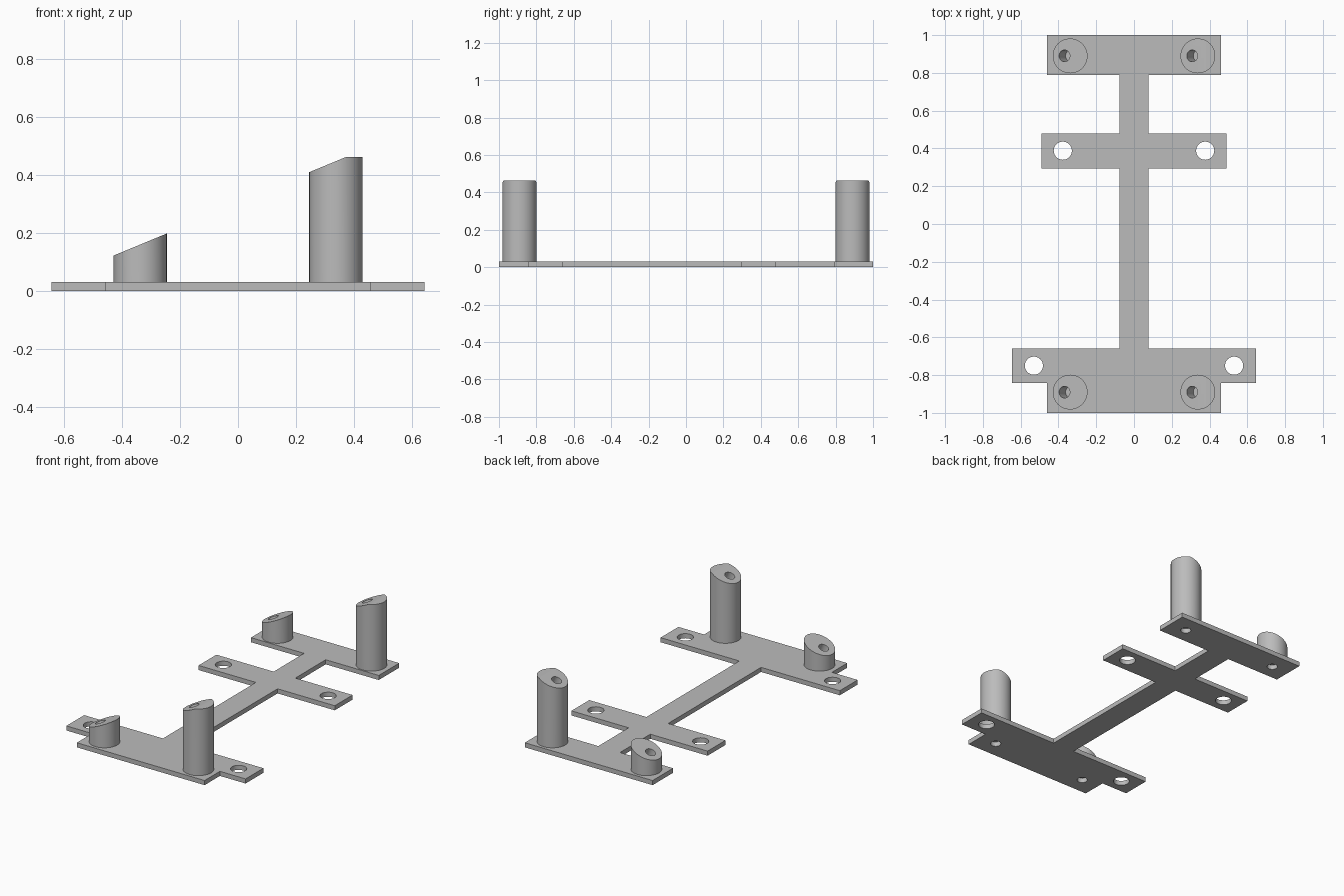
import bpy, bmesh, math
from mathutils import Vector, Matrix

cube = bpy.data.objects.get("Cube")
if cube:
    bpy.data.objects.remove(cube, do_unlink=True)

THICK = 0.03
SLOPE = math.radians(22.5)
NORMAL = Vector((-math.sin(SLOPE), 0, math.cos(SLOPE)))

grey = bpy.data.materials.new("plain_grey")
grey.use_nodes = True
grey.diffuse_color = (0.5, 0.5, 0.5, 1)
grey.node_tree.nodes["Principled BSDF"].inputs["Base Color"].default_value = grey.diffuse_color


def make_object(name, bm):
    bmesh.ops.recalc_face_normals(bm, faces=bm.faces)
    mesh = bpy.data.meshes.new(name)
    bm.to_mesh(mesh)
    bm.free()
    mesh.materials.append(grey)
    obj = bpy.data.objects.new(name, mesh)
    bpy.context.collection.objects.link(obj)
    return obj


def add_cylinder(bm, radius, depth, centre, axis=Vector((0, 0, 1)), sides=48):
    turn = Vector((0, 0, 1)).rotation_difference(axis).to_matrix().to_4x4()
    bmesh.ops.create_cone(bm, cap_ends=True, segments=sides, radius1=radius, radius2=radius,
                          depth=depth, matrix=Matrix.Translation(centre) @ turn)


def cut_and_smooth(obj, cutter_bm):
    cutter = make_object("hole_cutter", cutter_bm)
    cutter.hide_render = True
    mod = obj.modifiers.new("holes", 'BOOLEAN')
    mod.operation, mod.solver, mod.object = 'DIFFERENCE', 'EXACT', cutter
    bpy.ops.object.select_all(action='DESELECT')
    bpy.context.view_layer.objects.active = obj
    obj.select_set(True)
    bpy.ops.object.modifier_apply(modifier=mod.name)
    bpy.data.objects.remove(cutter, do_unlink=True)
    bpy.ops.object.shade_smooth_by_angle(angle=math.radians(30))


# Flat base: one half outline, mirrored across the spine
half = [(0.46, -1), (0.46, -0.843), (0.645, -0.843), (0.645, -0.66), (0.078, -0.66),
        (0.078, 0.295), (0.49, 0.295), (0.49, 0.478), (0.078, 0.478), (0.078, 0.79),
        (0.46, 0.79), (0.46, 1)]
outline = half + [(-x, y) for x, y in reversed(half)]
bm = bmesh.new()
face = bm.faces.new([bm.verts.new((x, y, 0)) for x, y in outline])
top = bmesh.ops.extrude_face_region(bm, geom=[face])["geom"]
bmesh.ops.translate(bm, vec=(0, 0, THICK), verts=[v for v in top if isinstance(v, bmesh.types.BMVert)])
base = make_object("base_plate", bm)

# Mounting holes and the small holes under the posts
holes = bmesh.new()
for x, y, r in [(0.53, -0.75, 0.048), (0.377, 0.388, 0.048), (0.34, -0.89, 0.031), (0.34, 0.89, 0.031)]:
    for side in (-1, 1):
        add_cylinder(holes, r, 0.2, Vector((side * x, y, 0)))
cut_and_smooth(base, holes)


# Posts with a slanted top and a blind hole square to the slant
def post(name, x, y, slant_z, top_z):
    bm = bmesh.new()
    add_cylinder(bm, 0.092, top_z - THICK, Vector((x, y, (top_z + THICK) / 2)), sides=64)
    bmesh.ops.bisect_plane(bm, geom=bm.verts[:] + bm.edges[:] + bm.faces[:], dist=1e-5,
                           plane_co=(x, y, slant_z), plane_no=NORMAL, clear_outer=True)
    bmesh.ops.holes_fill(bm, edges=[e for e in bm.edges if e.is_boundary])
    obj = make_object(name, bm)
    mouth = Vector((x - 0.03, y, slant_z - 0.03 * math.tan(SLOPE)))
    hole = bmesh.new()
    add_cylinder(hole, 0.031, 0.18, mouth, NORMAL)
    cut_and_smooth(obj, hole)


for end, y in (("front", -0.89), ("back", 0.89)):
    post(end + "_short_post", -0.338, y, 0.16, 0.3)
    post(end + "_tall_post", 0.338, y, 0.448, 0.463)
